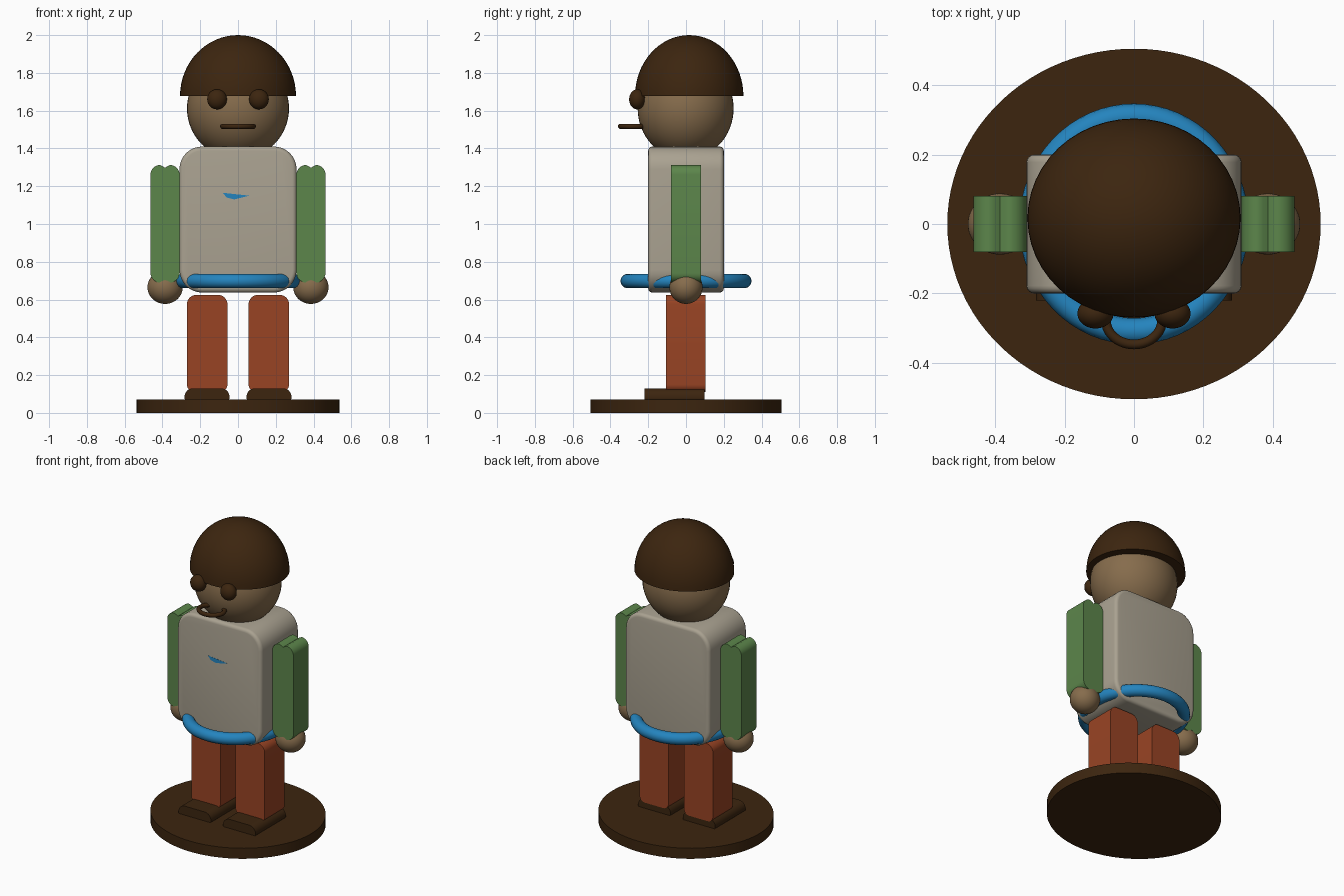
import bpy, bmesh, math
from mathutils import Matrix

if "Cube" in bpy.data.objects:
    bpy.data.objects.remove(bpy.data.objects["Cube"])


def colour(name, r, g, b):
    m = bpy.data.materials.new(name)
    lin = [((c / 255 + 0.055) / 1.055) ** 2.4 if c > 10 else c / 3294.6 for c in (r, g, b)]
    m.diffuse_color = (*lin, 1)
    m.use_nodes = True
    m.node_tree.nodes["Principled BSDF"].inputs["Base Color"].default_value = m.diffuse_color
    return m


BROWN = colour("dark_brown", 60, 37, 15)
SKIN = colour("skin_tan", 134, 108, 76)
STONE = colour("warm_grey", 170, 162, 145)
GREEN = colour("leaf_green", 92, 134, 75)
BLUE = colour("bright_blue", 36, 132, 190)
RUST = colour("rust_orange", 153, 68, 36)


def finish(name, bm, mat, angle=35):
    bmesh.ops.recalc_face_normals(bm, faces=bm.faces)
    me = bpy.data.meshes.new(name)
    bm.to_mesh(me)
    bm.free()
    ob = bpy.data.objects.new(name, me)
    bpy.context.collection.objects.link(ob)
    me.materials.append(mat)
    bpy.ops.object.select_all(action='DESELECT')
    ob.select_set(True)
    bpy.context.view_layer.objects.active = ob
    bpy.ops.object.shade_smooth_by_angle(angle=math.radians(angle))
    return ob


def ball(name, loc, radii, mat, half=False):
    bm = bmesh.new()
    bmesh.ops.create_uvsphere(bm, u_segments=48, v_segments=32, radius=1)
    if half:
        geom = bm.verts[:] + bm.edges[:] + bm.faces[:]
        cut = bmesh.ops.bisect_plane(bm, geom=geom, plane_co=(0, 0, 0), plane_no=(0, 0, -1),
                                     clear_outer=True, dist=1e-4)
        bmesh.ops.holes_fill(bm, edges=[e for e in bm.edges if e.is_boundary], sides=0)
    bmesh.ops.transform(bm, verts=bm.verts,
                        matrix=Matrix.Translation(loc) @ Matrix.Diagonal((*radii, 1)))
    return finish(name, bm, mat)


def ring(name, loc, rx, ry, thick, mat, n=64, k=16):
    bm = bmesh.new()
    rows = []
    for i in range(n):
        a = math.tau * i / n
        rows.append([bm.verts.new((loc[0] + math.cos(a) * (rx + thick * math.cos(b)),
                                   loc[1] + math.sin(a) * (ry + thick * math.cos(b)),
                                   loc[2] + thick * math.sin(b)))
                     for b in (math.tau * j / k for j in range(k))])
    for i in range(n):
        for j in range(k):
            p, q = rows[i], rows[(i + 1) % n]
            bm.faces.new((p[j], q[j], q[(j + 1) % k], p[(j + 1) % k]))
    return finish(name, bm, mat, 60)


def rounded(x0, x1, z0, z1, r_bottom, r_top, notch=0.0, steps=8):
    """Rounded rectangle outline, with optional middle notches at top and bottom."""
    pts = []
    mid = (x0 + x1) / 2
    corners = ((x1, z0, -1, 1, r_bottom, -90), (x1, z1, -1, -1, r_top, 0),
               (x0, z1, 1, -1, r_top, 90), (x0, z0, 1, 1, r_bottom, 180))
    for n, (x, z, sx, sz, r, start) in enumerate(corners):
        for i in range(steps + 1):
            a = math.radians(start + 90 * i / steps)
            pts.append((x + sx * r + r * math.cos(a), z + sz * r + r * math.sin(a)))
        if notch and n == 1:
            pts += [(mid + 0.014, z1 - notch * 0.4), (mid, z1 - notch), (mid - 0.014, z1 - notch * 0.4)]
        if notch and n == 3:
            pts += [(mid - 0.014, z0 + notch * 0.4), (mid, z0 + notch), (mid + 0.014, z0 + notch * 0.4)]
    return pts


def prism(name, outline, y0, y1, mat, bevel=0.0):
    bm = bmesh.new()
    front = bm.faces.new([bm.verts.new((x, y0, z)) for x, z in outline])
    ext = bmesh.ops.extrude_face_region(bm, geom=[front], use_keep_orig=True)
    for v in ext['geom']:
        if isinstance(v, bmesh.types.BMVert):
            v.co.y = y1
    if bevel:
        caps = [e for e in bm.edges if abs(e.verts[0].co.y - e.verts[1].co.y) < 1e-6]
        bmesh.ops.bevel(bm, geom=caps, offset=bevel, segments=4, profile=0.5, affect='EDGES')
    return finish(name, bm, mat)


# Oval stand
bm = bmesh.new()
bmesh.ops.create_cone(bm, cap_ends=True, segments=96, radius1=1, radius2=1, depth=1)
bmesh.ops.transform(bm, verts=bm.verts,
                    matrix=Matrix.Translation((0, 0, 0.035)) @ Matrix.Diagonal((0.538, 0.505, 0.07, 1)))
finish("stand", bm, BROWN)

# Paired limbs
for side, s in (("left", 1), ("right", -1)):
    def span(a, b):
        return (a, b) if s > 0 else (-b, -a)
    prism(side + "_shoe", rounded(*span(0.045, 0.283), 0.069, 0.13, 0.008, 0.045), -0.22, 0.098, BROWN)
    prism(side + "_leg", rounded(*span(0.056, 0.27), 0.11, 0.625, 0.04, 0.05), -0.105, 0.103, RUST)
    prism(side + "_arm", rounded(*span(0.31, 0.463), 0.69, 1.312, 0.05, 0.05, 0.014), -0.08, 0.08, GREEN)
    ball(side + "_hand", (s * 0.386, 0, 0.665), (0.093, 0.088, 0.088), SKIN)
    ball(side + "_eye", (s * 0.111, -0.258, 1.66), (0.052, 0.043, 0.053), BROWN)

# Body and belt
prism("torso", rounded(-0.31, 0.31, 0.637, 1.41, 0.12, 0.12), -0.2, 0.2, STONE, 0.022)
ring("belt", (0, 0, 0.698), 0.293, 0.309, 0.038, BLUE)

# Small chest mark
prism("chest_mark", [(-0.08, 1.165), (-0.06, 1.14), (-0.02, 1.13), (0.06, 1.15)], -0.201, -0.196, BLUE)

# Head, hair and mouth
ball("head", (0, -0.002, 1.612), (0.27, 0.254, 0.27), SKIN)
ball("hair", (0, 0.017, 1.677), (0.307, 0.287, 0.323), BROWN, half=True)
ring("mouth", (0, -0.277, 1.517), 0.081, 0.07, 0.014, BROWN, 40, 10)
